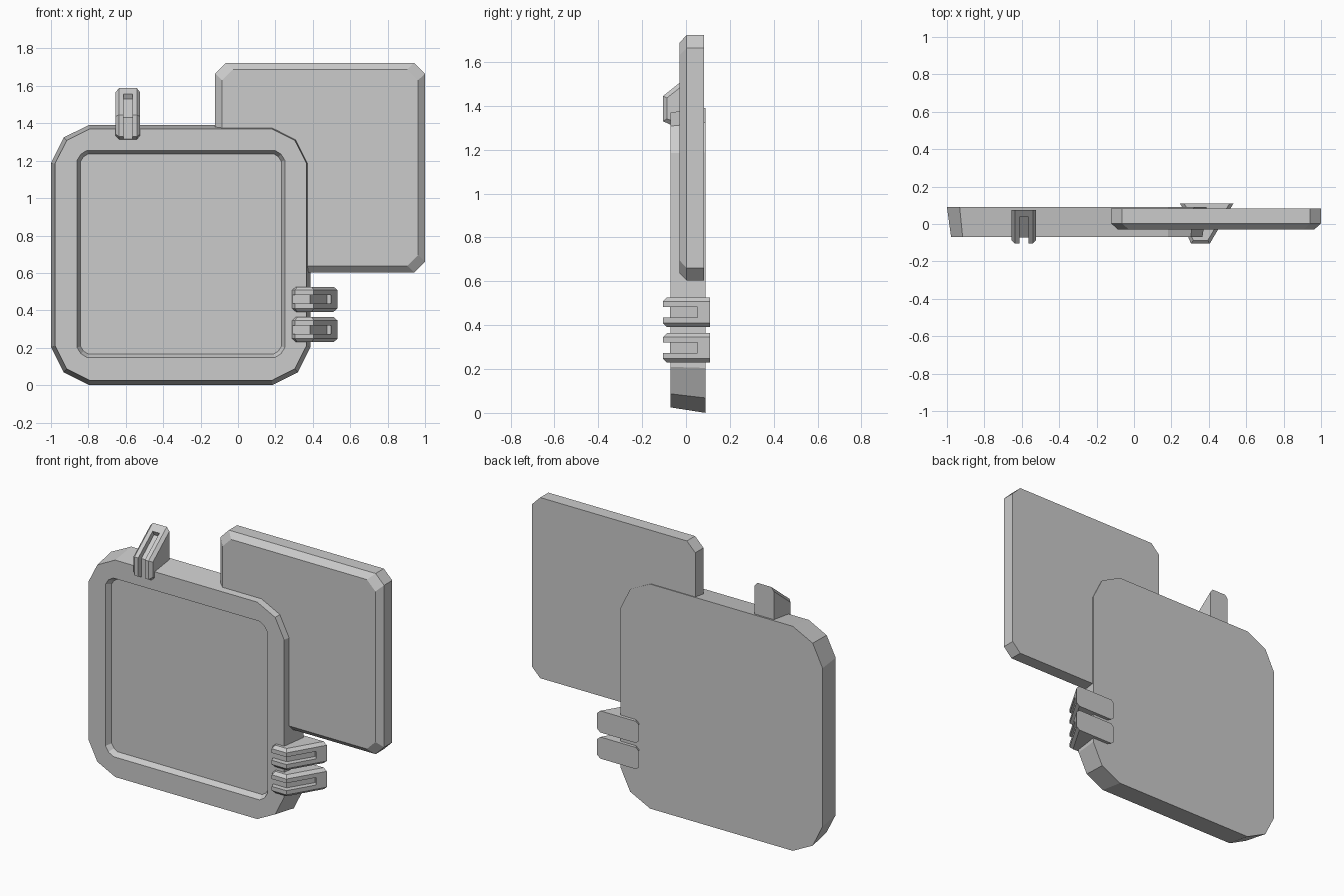
import bpy, bmesh
from mathutils import Vector

if "Cube" in bpy.data.objects:
    bpy.data.objects.remove(bpy.data.objects["Cube"])


def finish(name, bm):
    bmesh.ops.recalc_face_normals(bm, faces=bm.faces)
    me = bpy.data.meshes.new(name)
    bm.to_mesh(me)
    bm.free()
    ob = bpy.data.objects.new(name, me)
    bpy.context.collection.objects.link(ob)
    return ob


def rounded(x0, x1, z0, z1, cut, mid=None):
    """Rectangle with cut corners; mid adds one extra point per corner."""
    pts = []
    for x, z, sx, sz, flip in ((x0, z0, 1, 1, 0), (x1, z0, -1, 1, 1),
                               (x1, z1, -1, -1, 0), (x0, z1, 1, -1, 1)):
        c = [(x, z + sz * cut), (x + sx * cut, z)]
        if mid:
            c.insert(1, (x + sx * mid, z + sz * mid))
        pts += c[::-1] if flip else c
    return pts


def loft(name, rings):
    """Join rings of (x, z) outlines at successive y; cap both ends."""
    bm = bmesh.new()
    loops = [[bm.verts.new((x, y, z)) for x, z in pts] for y, pts in rings]
    for a, b in zip(loops, loops[1:]):
        n = len(a)
        if len(b) == n:
            for i in range(n):
                bm.faces.new((a[i], a[(i + 1) % n], b[(i + 1) % n], b[i]))
    bm.faces.new(loops[0])
    bm.faces.new(loops[-1])
    return finish(name, bm)


def extrude(name, pts, vec, bevel=0.0):
    """Extrude a 3D profile; bevel the rims of both end caps except its first edge."""
    bm = bmesh.new()
    a = [bm.verts.new(Vector(p)) for p in pts]
    b = [bm.verts.new(Vector(p) + Vector(vec)) for p in pts]
    n = len(a)
    for i in range(n):
        bm.faces.new((a[i], a[(i + 1) % n], b[(i + 1) % n], b[i]))
    bm.faces.new(a)
    bm.faces.new(b)
    bmesh.ops.recalc_face_normals(bm, faces=bm.faces)
    if bevel:
        edges = [bm.edges.get((r[i], r[(i + 1) % n])) for r in (a, b) for i in range(1, n)]
        bmesh.ops.bevel(bm, geom=edges, offset=bevel, segments=1, affect='EDGES')
    return finish(name, bm)


def cut(ob, cutter):
    m = ob.modifiers.new("cut", 'BOOLEAN')
    m.operation = 'DIFFERENCE'
    m.solver = 'EXACT'
    m.object = cutter
    cutter.hide_render = True
    cutter.hide_set(True)


# front frame with a shallow recess in its face; the recess has 12 points to match
loft("front_frame", [
    (0.09, rounded(-1.0, 0.388, 0.0, 1.392, 0.205, 0.068)),
    (-0.07, rounded(-0.978, 0.366, 0.025, 1.37, 0.185, 0.062)),
    (-0.07, rounded(-0.86, 0.25, 0.148, 1.255, 0.052, 0.02)),
    (-0.035, rounded(-0.842, 0.232, 0.166, 1.237, 0.042, 0.016)),
])

# rear panel with bevelled front edge
loft("rear_panel", [
    (0.083, rounded(-0.122, 1.0, 0.603, 1.723, 0.058)),
    (0.003, rounded(-0.122, 1.0, 0.603, 1.723, 0.058)),
    (-0.03, rounded(-0.085, 0.963, 0.638, 1.688, 0.058)),
])

# top clip hooked over the frame's upper edge, with a centre groove
top = [(0.0, 1.31), (0.075, 1.36), (0.075, 1.588), (-0.105, 1.445), (-0.105, 1.33), (-0.06, 1.31)]
top = top[1:] + top[:1]
clip = extrude("top_clip", [(-0.655, y, z) for y, z in top], (0.132, 0, 0), 0.018)
groove = [(0.035, 1.56), (0.05, 1.53), (-0.073, 1.43), (-0.073, 1.28), (-0.15, 1.28), (-0.15, 1.45)]
cut(clip, extrude("top_groove_cutter", [(-0.611, y, z) for y, z in groove], (0.046, 0, 0)))

# pair of side clips wrapping the frame's right edge
side = [(0.245, 0.11), (0.532, 0.11), (0.405, -0.105), (0.305, -0.105), (0.29, -0.07), (0.29, 0.0), (0.262, 0.085)]
groove = [(0.51, 0.075), (0.475, 0.075), (0.385, -0.073), (0.31, -0.073), (0.27, -0.073), (0.27, -0.15), (0.39, -0.15)]
for i, z in enumerate((0.23, 0.392)):
    clip = extrude(f"side_clip_{i + 1}", [(x, y, z) for x, y in side], (0, 0, 0.134), 0.018)
    cut(clip, extrude(f"side_groove_cutter_{i + 1}", [(x, y, z + 0.044) for x, y in groove], (0, 0, 0.046)))
